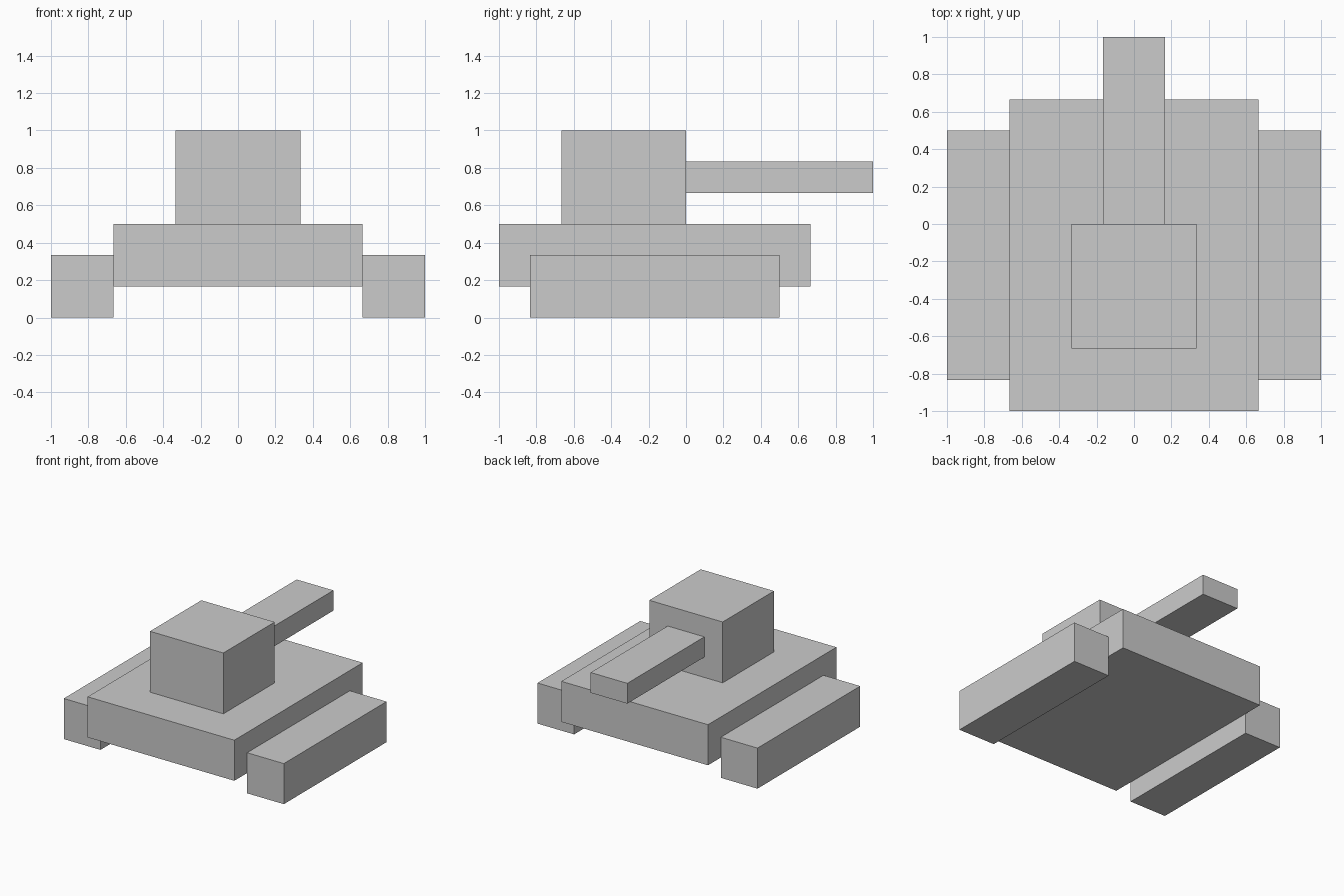
import bpy

if "Cube" in bpy.data.objects:
    bpy.data.objects.remove(bpy.data.objects["Cube"])

U = 1 / 6  # the model sits on a grid of sixths


def box(name, x, y, z):
    """Box spanning the given (min, max) grid ranges."""
    spans = (x, y, z)
    centre = [(a + b) / 2 * U for a, b in spans]
    bpy.ops.mesh.primitive_cube_add(size=1, location=centre)
    ob = bpy.context.object
    ob.name = ob.data.name = name
    ob.scale = [(b - a) * U for a, b in spans]
    bpy.ops.object.transform_apply(location=False, rotation=False, scale=True)
    return ob


# Main body
box("hull", (-4, 4), (-6, 4), (1, 3))

# Tracks on both sides
box("left_track", (-6, -4), (-5, 3), (0, 2))
box("right_track", (4, 6), (-5, 3), (0, 2))

# Turret and its barrel
box("turret", (-2, 2), (-4, 0), (3, 6))
box("barrel", (-1, 1), (0, 6), (4, 5))
